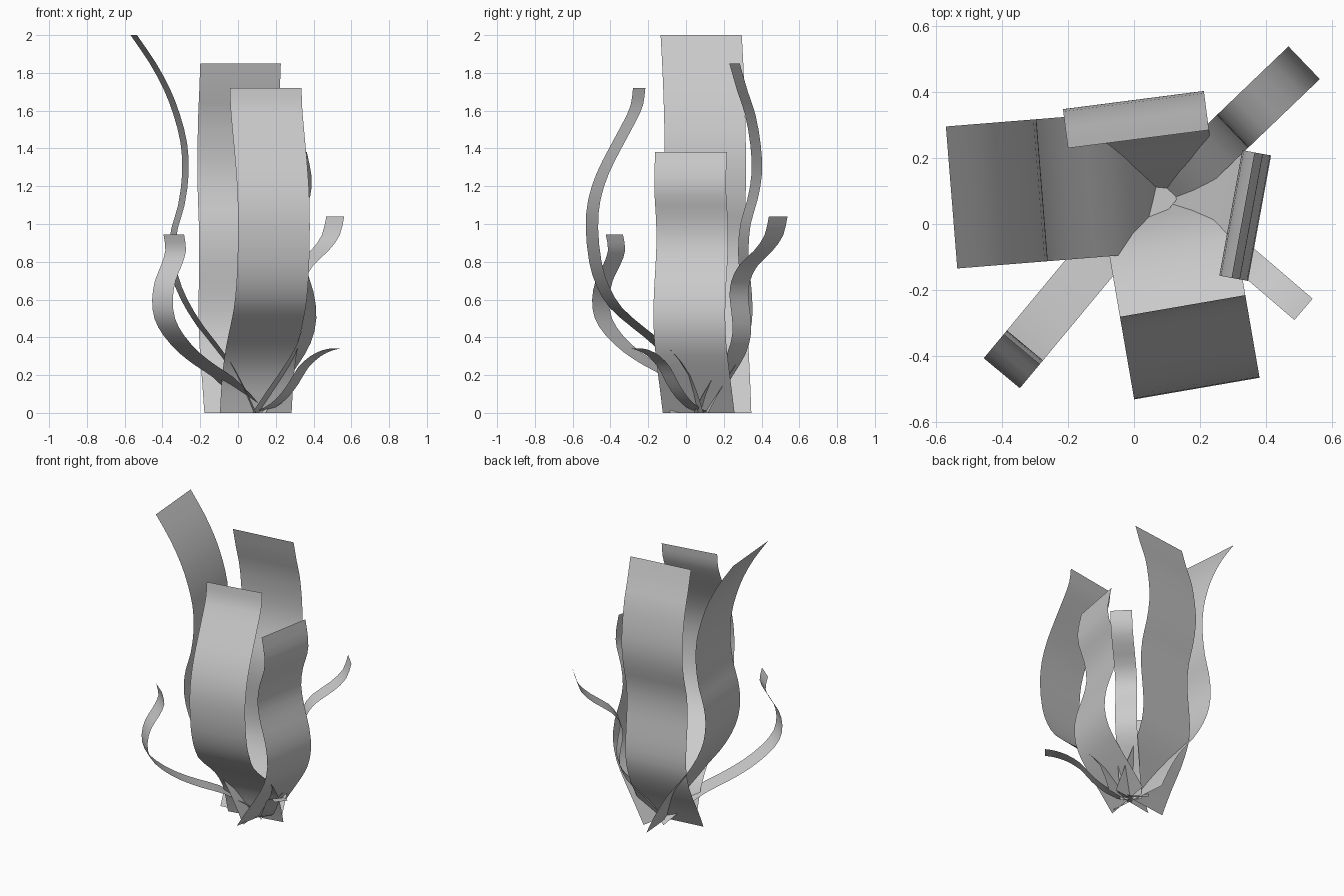
import bpy
import bmesh
from mathutils import Vector


def smooth_profile(pts, steps=2):
    """Catmull-Rom curve through the (distance, height) points."""
    p = [Vector(q) for q in pts]
    p = [2 * p[0] - p[1]] + p + [2 * p[-1] - p[-2]]
    out = []
    for a, b, c, d in zip(p, p[1:], p[2:], p[3:]):
        for i in range(steps):
            t = i / steps
            out.append(0.5 * (2 * b + (c - a) * t + (2 * a - 5 * b + 4 * c - d) * t * t
                              + (3 * b - a - 3 * c + d) * t ** 3))
    return out + [p[-2]]


def leaf(name, base, direction, width, axis, profile):
    """Ribbon leaf: profile gives (world x or y of the centre line, z)."""
    d = Vector((*direction, 0)).normalized()
    side = Vector((-d.y, d.x, 0)) * width / 2
    origin = Vector((*base, 0))
    bm = bmesh.new()
    rows = []
    for c, z in smooth_profile(profile):
        centre = origin + d * ((c - base[axis]) / d[axis])
        centre.z = z
        rows.append((bm.verts.new(centre - side), bm.verts.new(centre + side)))
    for (a, b), (c, e) in zip(rows, rows[1:]):
        bm.faces.new((a, b, e, c)).smooth = True
    mesh = bpy.data.meshes.new(name)
    bm.to_mesh(mesh)
    bm.free()
    bpy.context.collection.objects.link(bpy.data.objects.new(name, mesh))


X, Y = 0, 1

# Four broad leaves
leaf("left_leaf", (0.08, 0.131), (-0.997, -0.08), 0.431, X,
     [(0.08, 0), (0.02, 0.13), (-0.07, 0.29), (-0.2, 0.46), (-0.285, 0.6), (-0.335, 0.73),
      (-0.35, 0.86), (-0.335, 0.98), (-0.3, 1.1), (-0.278, 1.27), (-0.287, 1.43),
      (-0.325, 1.58), (-0.375, 1.71), (-0.45, 1.85), (-0.552, 2.0)])
leaf("back_leaf", (0.035, 0.09), (-0.128, 0.992), 0.43, Y,
     [(0.09, 0), (0.17, 0.15), (0.25, 0.28), (0.31, 0.42), (0.325, 0.55), (0.315, 0.7),
      (0.303, 0.85), (0.315, 1.0), (0.352, 1.13), (0.375, 1.27), (0.368, 1.42),
      (0.34, 1.58), (0.3, 1.7), (0.257, 1.85)])
leaf("right_leaf", (0.11, 0.067), (0.983, -0.18), 0.386, X,
     [(0.11, 0), (0.19, 0.12), (0.28, 0.25), (0.35, 0.37), (0.38, 0.5), (0.365, 0.64),
      (0.32, 0.78), (0.293, 0.91), (0.31, 1.04), (0.348, 1.15), (0.355, 1.25), (0.33, 1.38)])
leaf("front_leaf", (0.094, 0.06), (0.17, -0.985), 0.385, Y,
     [(0.06, 0), (-0.01, 0.2), (-0.13, 0.35), (-0.25, 0.45), (-0.37, 0.555), (-0.44, 0.67),
      (-0.48, 0.8), (-0.498, 0.98), (-0.485, 1.13), (-0.44, 1.27), (-0.375, 1.4),
      (-0.3, 1.54), (-0.26, 1.63), (-0.248, 1.72)])

# Three narrow leaves
leaf("back_right_narrow_leaf", (0.11, 0.1), (0.72, 0.69), 0.137, Y,
     [(0.09, 0), (0.14, 0.1), (0.2, 0.2), (0.265, 0.31), (0.295, 0.42), (0.29, 0.53),
      (0.28, 0.62), (0.29, 0.7), (0.33, 0.78), (0.41, 0.86), (0.465, 0.94), (0.488, 1.04)])
leaf("front_left_narrow_leaf", (0.095, 0.144), (-0.64, -0.77), 0.142, X,
     [(0.095, 0), (0.01, 0.1), (-0.08, 0.19), (-0.17, 0.25), (-0.26, 0.32), (-0.34, 0.41),
      (-0.388, 0.5), (-0.4, 0.6), (-0.385, 0.7), (-0.353, 0.78), (-0.33, 0.86), (-0.34, 0.945)])
leaf("front_right_short_leaf", (0.1, 0.095), (0.76, -0.65), 0.085, X,
     [(0.1, 0), (0.17, 0.03), (0.23, 0.075), (0.29, 0.15), (0.345, 0.24), (0.41, 0.3),
      (0.47, 0.33), (0.513, 0.34)])
